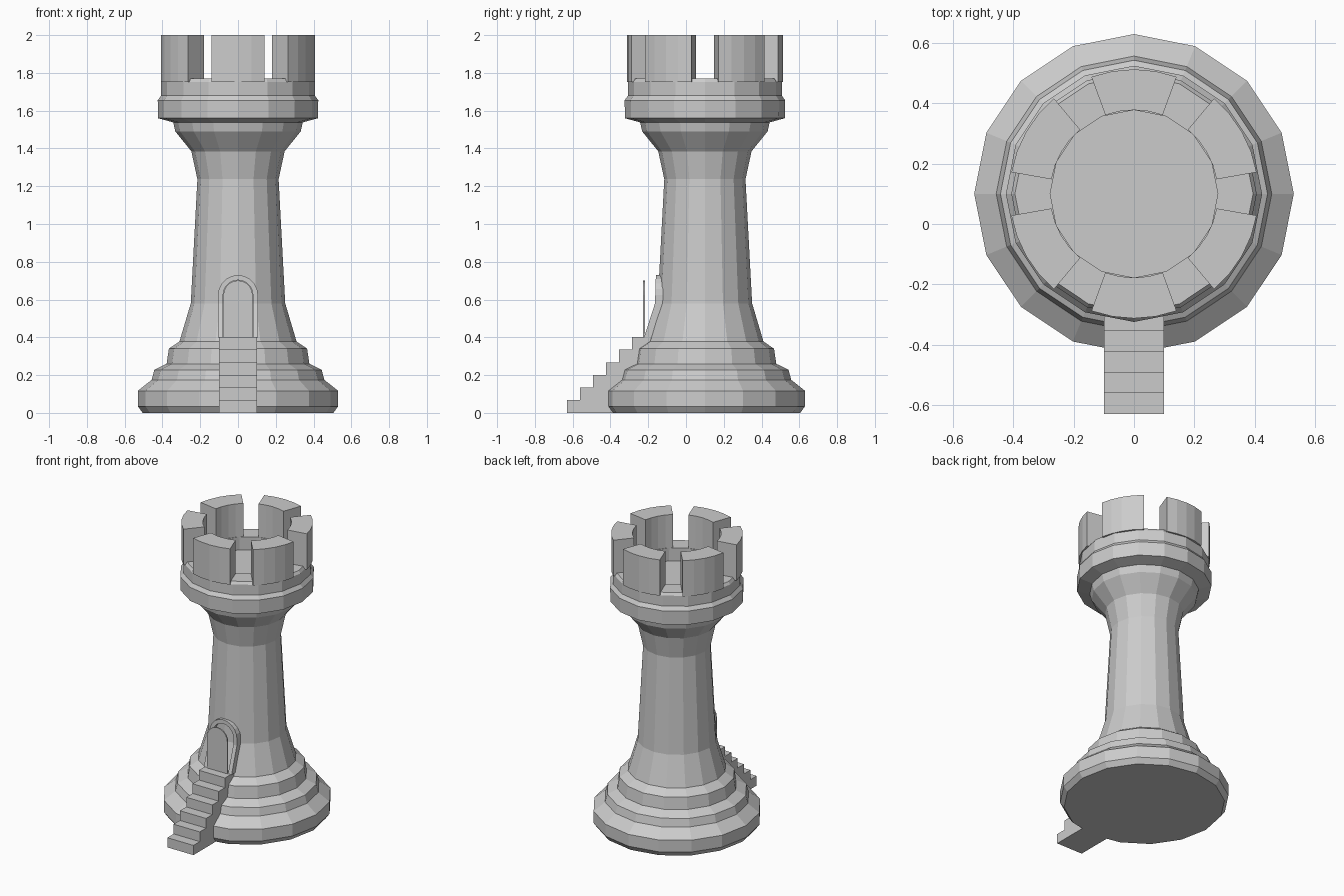
import bpy
from math import sin, cos, pi, radians

if "Cube" in bpy.data.objects:
    bpy.data.objects.remove(bpy.data.objects["Cube"])

CY = 0.1  # tower axis in y


def make(name, verts, faces):
    me = bpy.data.meshes.new(name)
    me.from_pydata(verts, [], faces)
    me.update()
    ob = bpy.data.objects.new(name, me)
    bpy.context.collection.objects.link(ob)
    return ob


def lathe(name, profile, n):
    verts = [(r * cos(2 * pi * i / n), CY + r * sin(2 * pi * i / n), z)
             for r, z in profile for i in range(n)]
    faces = [list(range(n))[::-1]]
    for k in range(len(profile) - 1):
        for i in range(n):
            j = (i + 1) % n
            faces.append((k * n + i, k * n + j, (k + 1) * n + j, (k + 1) * n + i))
    last = (len(profile) - 1) * n
    faces.append(list(range(last, last + n)))
    return make(name, verts, faces)


def sweep(name, rings):
    """Closed solid through a list of four-point rings."""
    verts = [p for ring in rings for p in ring]
    faces = [(3, 2, 1, 0)]
    for k in range(len(rings) - 1):
        a, b = 4 * k, 4 * k + 4
        for i in range(4):
            j = (i + 1) % 4
            faces.append((a + i, a + j, b + j, b + i))
    e = 4 * (len(rings) - 1)
    faces.append((e, e + 1, e + 2, e + 3))
    return make(name, verts, faces)


def extrude(name, outline, axis_points):
    """Prism: outline mapped by two functions to the end caps."""
    n = len(outline)
    verts = [f(p) for f in axis_points for p in outline]
    faces = [list(range(n))[::-1], list(range(n, 2 * n))]
    faces += [(i, (i + 1) % n, n + (i + 1) % n, n + i) for i in range(n)]
    return make(name, verts, faces)


# Tower body with stepped base, flared neck, crown rim and sunken floor
lathe("tower_body", [
    (0.505, 0), (0.53, 0.035), (0.53, 0.117), (0.457, 0.175), (0.443, 0.228),
    (0.378, 0.26), (0.366, 0.34), (0.31, 0.378), (0.25, 0.58), (0.215, 1.237),
    (0.247, 1.385), (0.332, 1.49), (0.343, 1.538), (0.423, 1.56), (0.425, 1.655),
    (0.407, 1.68), (0.407, 1.752), (0.395, 1.77), (0.278, 1.77), (0.278, 1.68)], 16)

# Six battlements with open gaps between them
R0, R1, Z0, Z1 = 0.278, 0.413, 1.752, 2.0
for m in range(6):
    rings = []
    for s in range(5):
        a = radians(30 + 60 * m - 20 + 10 * s)
        rings.append([(r * cos(a), CY + r * sin(a), z)
                      for r, z in ((R0, Z0), (R1, Z0), (R1, Z1), (R0, Z1))])
    sweep("battlement_%d" % (m + 1), rings)

# Staircase: one solid stepped profile
stairs = [(-0.63, 0)]
for k in range(6):
    y = -0.63 + 0.069 * k
    stairs += [(y, 0.067 * (k + 1)), (y + 0.069, 0.067 * (k + 1))]
stairs[-1] = (-0.12, 0.402)
stairs.append((-0.12, 0))
extrude("staircase", stairs, [lambda p: (-0.1, p[0], p[1]), lambda p: (0.1, p[0], p[1])])


def arch(r, n=10):
    pts = [(r, 0.4), (r, 0.58)]
    pts += [(r * cos(pi * i / n), 0.624 + r * sin(pi * i / n)) for i in range(n + 1)]
    return pts + [(-r, 0.58), (-r, 0.4)]


# Door panel standing in front of the frame
extrude("door_panel", arch(0.077), [lambda p: (p[0], -0.218, p[1]), lambda p: (p[0], -0.227, p[1])])


# Arched door frame following the slope of the wall
def front_y(z):
    return -0.222 + (min(z, 0.58) - 0.4) / 0.18 * 0.058 + max(z - 0.58, 0) * 0.03


rings = []
for (xo, zo), (xi, zi) in zip(arch(0.106), arch(0.079)):
    rings.append([(xo, front_y(zo), zo), (xi, front_y(zi), zi),
                  (xi, -0.11, zi), (xo, -0.11, zo)])
sweep("door_frame", rings)

# Consistent outward normals
import bmesh
for ob in bpy.context.collection.objects:
    bm = bmesh.new()
    bm.from_mesh(ob.data)
    bmesh.ops.recalc_face_normals(bm, faces=bm.faces)
    bm.to_mesh(ob.data)
    bm.free()
